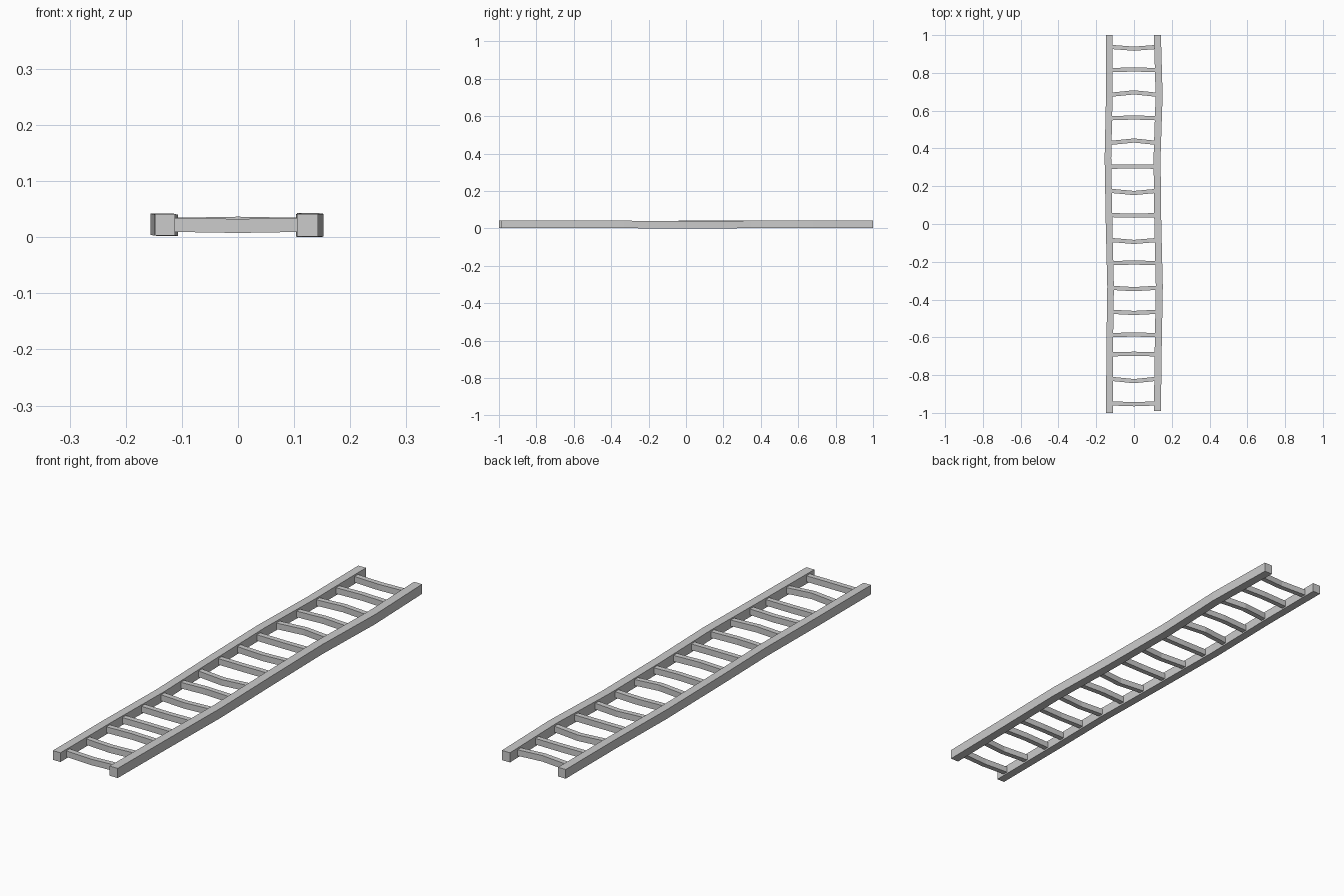
import bpy, bmesh
from mathutils import Vector

if "Cube" in bpy.data.objects:
    bpy.data.objects.remove(bpy.data.objects["Cube"])

grey = bpy.data.materials.new("plain grey")
grey.use_nodes = True
colour = (0.6, 0.6, 0.6, 1)
grey.diffuse_color = colour
grey.node_tree.nodes["Principled BSDF"].inputs["Base Color"].default_value = colour


def beam(name, path, side, width, height):
    """Sweep a rectangular section along a bent path of (x, y, z) points."""
    bm = bmesh.new()
    rings = []
    for point in path:
        rings.append([bm.verts.new(Vector(point) + Vector(side) * width / 2 * s
                                   + Vector((0, 0, height / 2 * t)))
                      for s, t in ((-1, -1), (1, -1), (1, 1), (-1, 1))])
    for a, b in zip(rings, rings[1:]):
        for i in range(4):
            j = (i + 1) % 4
            bm.faces.new((a[i], a[j], b[j], b[i]))
    bm.faces.new(rings[0])
    bm.faces.new(rings[-1])
    bmesh.ops.recalc_face_normals(bm, faces=bm.faces)
    mesh = bpy.data.meshes.new(name)
    bm.to_mesh(mesh)
    bm.free()
    mesh.materials.append(grey)
    obj = bpy.data.objects.new(name, mesh)
    bpy.context.collection.objects.link(obj)
    return obj


# Long side rails, hand-hewn with gentle bends
beam("right_rail", [(-0.130, -1.0, 0.025), (-0.129, -0.67, 0.025),
                    (-0.124, -0.33, 0.024), (-0.132, 0.0, 0.025),
                    (-0.138, 0.35, 0.026), (-0.131, 0.67, 0.025),
                    (-0.132, 1.0, 0.026)], (1, 0, 0), 0.035, 0.038)
beam("left_rail", [(0.124, -0.99, 0.024), (0.128, -0.67, 0.024),
                   (0.134, -0.33, 0.024), (0.126, 0.0, 0.023),
                   (0.122, 0.35, 0.024), (0.133, 0.68, 0.025),
                   (0.124, 1.0, 0.026)], (1, 0, 0), 0.037, 0.040)

# Rungs: position along the ladder, sideways bow, vertical bow
rungs = [(-0.95, -0.004, -0.002), (-0.82, -0.012, 0.002), (-0.69, 0.003, 0.001),
         (-0.588, 0.003, -0.001), (-0.465, -0.006, 0.002), (-0.338, -0.007, -0.001),
         (-0.207, 0.003, 0.002), (-0.085, -0.01, -0.002), (0.047, -0.003, 0.001),
         (0.175, -0.011, 0.002), (0.303, 0.002, -0.002), (0.43, 0.012, 0.001),
         (0.56, 0.004, 0.002), (0.685, 0.012, -0.001), (0.815, 0.003, 0.001),
         (0.937, -0.009, 0.002)]
for n, (y, bow, lift) in enumerate(rungs, 1):
    path = [(-0.118, y, 0.025), (0, y + bow, 0.025 + lift), (0.116, y, 0.025)]
    beam(f"rung_{n}", path, (0, 1, 0), 0.022, 0.025)

# Rest the ladder on the ground
bpy.context.view_layer.update()
objs = [o for o in bpy.context.collection.objects if "rail" in o.name or "rung" in o.name]
low = min(v.co.z for o in objs for v in o.data.vertices)
for o in objs:
    o.location.z -= low
